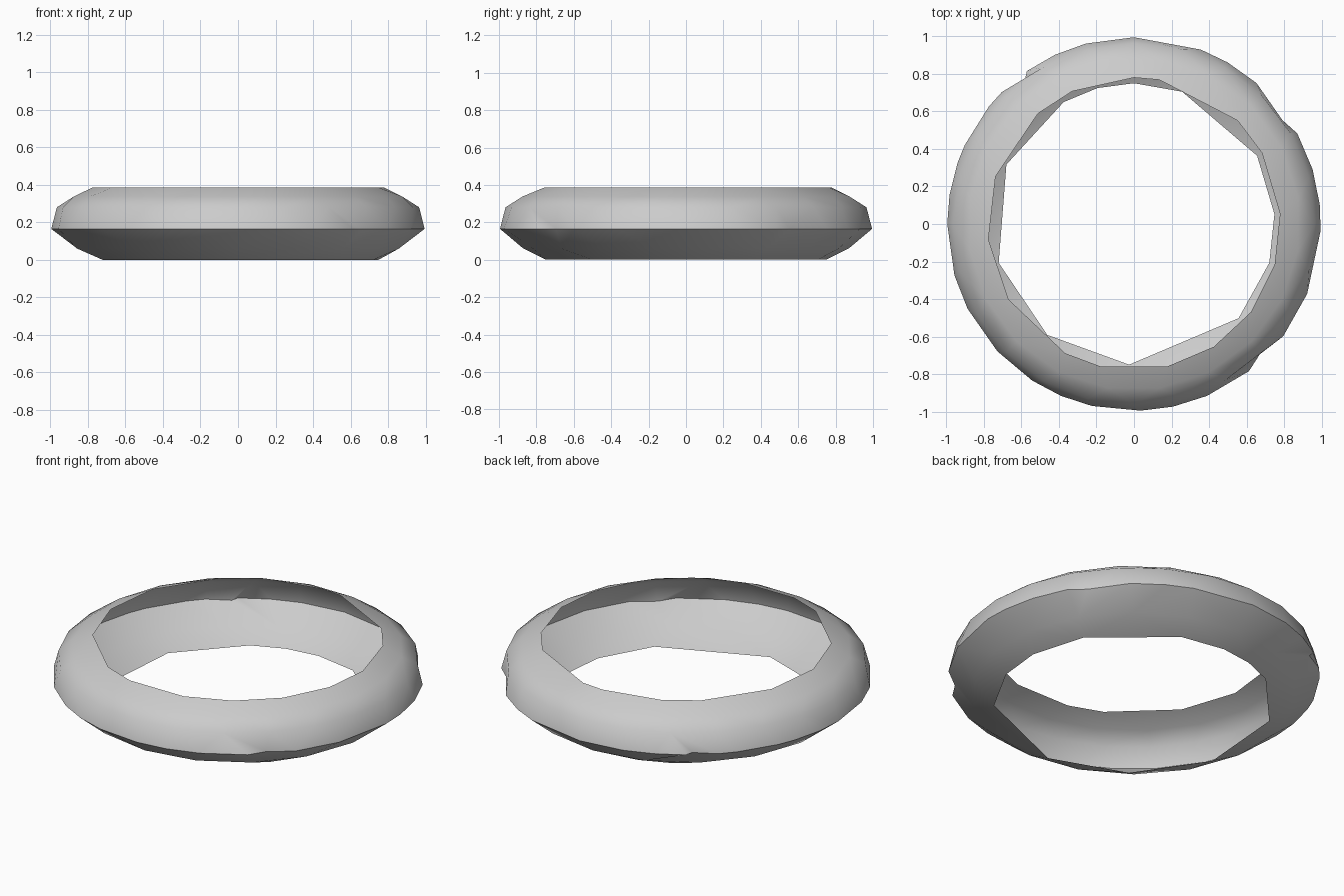
import bpy
import bmesh
from math import cos, sin, radians

cube = bpy.data.objects.get("Cube")
if cube:
    bpy.data.objects.remove(cube, do_unlink=True)


def even(count, offset):
    """Evenly spread angles in degrees."""
    return [offset + 360 * i / count for i in range(count)]


# Uneven corner angles of the three main rims
bottom_rim = [4, 29, 70, 90, 105, 120, 155, 196, 232, 268, 318, 344]
equator = [6, 17, 29, 35, 49, 60, 69, 90, 105, 115, 125, 127, 135, 141, 155,
           161, 171, 180, 196, 207, 223, 237, 247, 257, 272, 282, 293, 308,
           314, 323, 338, 358]
top_rim = [4, 29, 45, 80, 90, 115, 131, 161, 186, 211, 242, 257, 283, 303,
           323, 344]
notches = {35, 127, 314}

# Rings from bottom to top: radius, height, corner angles
rings = [
    (0.75, 0.0, bottom_rim),
    (0.87, 0.06, even(18, 10)),
    (0.995, 0.165, equator),
    (0.965, 0.28, even(24, 0)),
    (0.885, 0.338, even(20, 9)),
    (0.78, 0.385, top_rim),
]


def add_ring(bm, radius, height, angles):
    ring = []
    for a in angles:
        r = radius - 0.03 if angles is equator and a in notches else radius
        ring.append((a, bm.verts.new((r * cos(radians(a)),
                                      r * sin(radians(a)), height))))
    return ring


def zip_rings(bm, low, high):
    """Join two rings of different corner counts with triangles."""
    def at(ring, k):
        angle, vert = ring[k % len(ring)]
        return angle + 360 * (k // len(ring)), vert

    i = j = 0
    while i < len(low) or j < len(high):
        a, b = at(low, i)[1], at(high, j)[1]
        next_low, next_high = at(low, i + 1), at(high, j + 1)
        step_low = j == len(high) or (
            i < len(low) and next_low[0] <= next_high[0])
        if step_low:
            bm.faces.new((a, next_low[1], b))
            i += 1
        else:
            bm.faces.new((a, next_high[1], b))
            j += 1


# Open ring shell
bm = bmesh.new()
loops = [add_ring(bm, *ring) for ring in rings]
for low, high in zip(loops, loops[1:]):
    zip_rings(bm, low, high)
for face in bm.faces:
    face.smooth = True

# Crisp crease around the widest line
widest = {vert for _, vert in loops[2]}
for edge in bm.edges:
    if all(v in widest for v in edge.verts):
        edge.smooth = False

mesh = bpy.data.meshes.new("ring_shell")
bm.to_mesh(mesh)
bm.free()
shell = bpy.data.objects.new("ring_shell", mesh)
bpy.context.collection.objects.link(shell)

# Plain grey
grey = bpy.data.materials.new("light_grey")
grey.use_nodes = True
colour = (0.6, 0.6, 0.6, 1)
grey.diffuse_color = colour
grey.node_tree.nodes["Principled BSDF"].inputs["Base Color"].default_value = colour
mesh.materials.append(grey)
